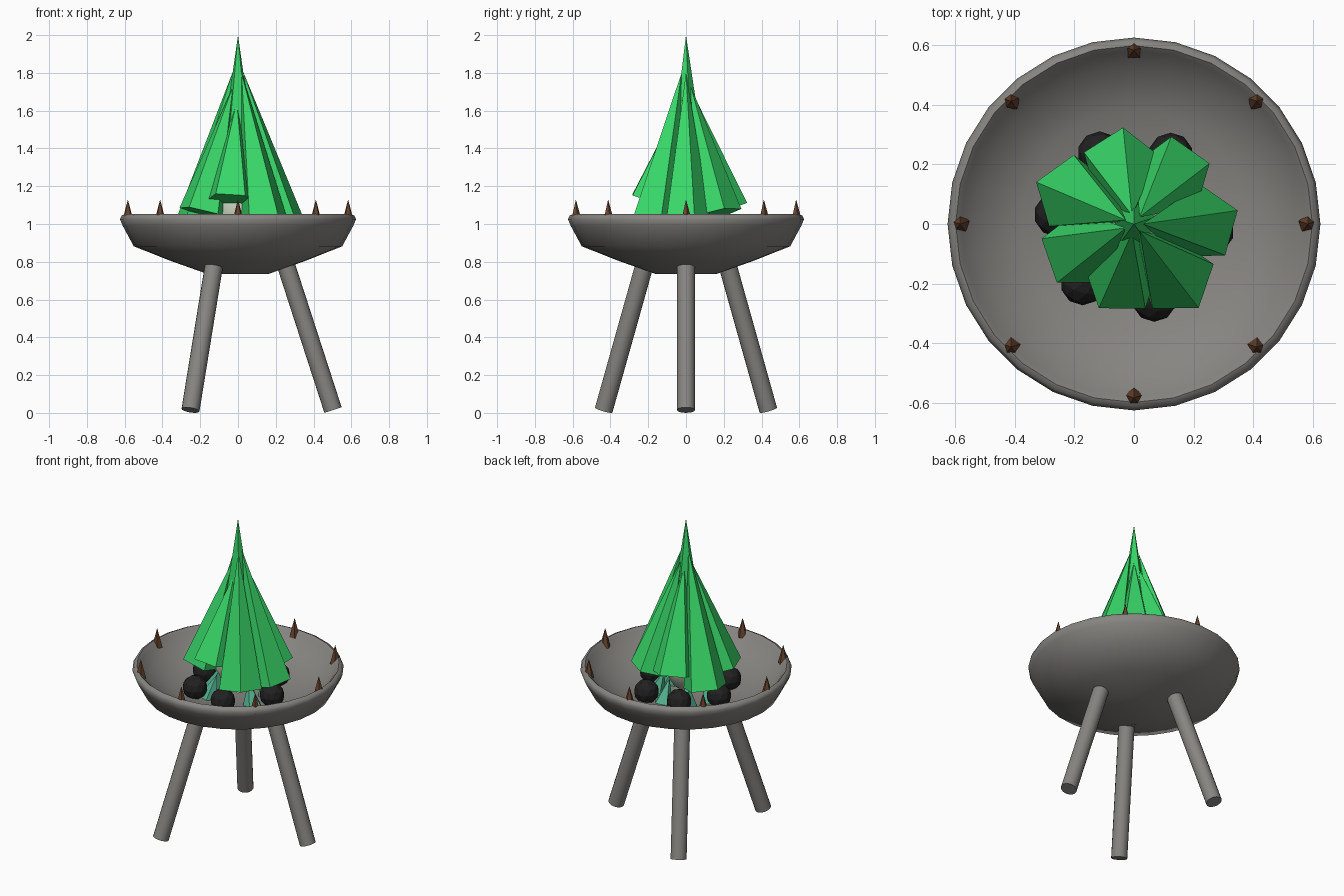
import bpy, bmesh
from math import sin, cos, radians, atan2, hypot, tau
from mathutils import Matrix, Vector

cube = bpy.data.objects.get("Cube")
if cube:
    bpy.data.objects.remove(cube, do_unlink=True)


def material(name, r, g, b):
    m = bpy.data.materials.new(name)
    m.use_nodes = True
    m.diffuse_color = (r, g, b, 1)
    m.node_tree.nodes["Principled BSDF"].inputs["Base Color"].default_value = (r, g, b, 1)
    return m


stone = material("grey stone", 0.24, 0.235, 0.22)
green = material("flame green", 0.04, 0.68, 0.14)
pale = material("pale glow", 0.62, 0.72, 0.53)
teal = material("ember teal", 0.09, 0.45, 0.28)
black = material("coal black", 0.015, 0.015, 0.015)
brown = material("spike brown", 0.14, 0.055, 0.025)


def add_object(name, bm, mat, smooth=None):
    bmesh.ops.recalc_face_normals(bm, faces=bm.faces)
    mesh = bpy.data.meshes.new(name)
    bm.to_mesh(mesh)
    bm.free()
    mesh.materials.append(mat)
    obj = bpy.data.objects.new(name, mesh)
    bpy.context.collection.objects.link(obj)
    if smooth:
        bpy.ops.object.select_all(action='DESELECT')
        obj.select_set(True)
        bpy.context.view_layer.objects.active = obj
        bpy.ops.object.shade_smooth_by_angle(angle=radians(smooth))
    return obj


def lathe(name, profile, sides, mat, smooth):
    """Revolve (radius, height) points around the z axis."""
    bm = bmesh.new()
    verts = [bm.verts.new((r, 0, z)) for r, z in profile]
    edges = [bm.edges.new(pair) for pair in zip(verts, verts[1:])]
    bmesh.ops.spin(bm, geom=verts + edges, cent=(0, 0, 0), axis=(0, 0, 1),
                   angle=tau, steps=sides, use_merge=True)
    bmesh.ops.remove_doubles(bm, verts=bm.verts, dist=0.0005)
    return add_object(name, bm, mat, smooth)


def polar(r, deg, z):
    return Vector((r * cos(radians(deg)), r * sin(radians(deg)), z))


def leaning_cone(name, az, base, tip, radius, top, sides, mat, phase=0, smooth=None):
    """Cone between two (radius, height) points in the vertical plane at az."""
    lean = atan2(tip[0] - base[0], tip[1] - base[1])
    length = hypot(tip[0] - base[0], tip[1] - base[1])
    bm = bmesh.new()
    bmesh.ops.create_cone(bm, cap_ends=True, segments=sides, radius1=radius,
                          radius2=top, depth=length)
    bmesh.ops.remove_doubles(bm, verts=bm.verts, dist=0.0001)
    # Align the first vertex with +x, whichever corner the primitive starts on
    first = min(bm.verts, key=lambda v: (v.co.z > 0, v.index)).co
    start = atan2(first.y, first.x)
    turn = Matrix.Rotation(radians(phase - az) - start, 4, 'Z')
    place = (Matrix.Translation(polar(base[0], az, base[1]))
             @ Matrix.Rotation(radians(az), 4, 'Z')
             @ Matrix.Rotation(lean, 4, 'Y')
             @ Matrix.Translation((0, 0, length / 2)) @ turn)
    bm.transform(place)
    return add_object(name, bm, mat, smooth)


# Bowl with a rounded rim and hollow inside
lathe("bowl", [(0, 0.735), (0.16, 0.735), (0.36, 0.806), (0.552, 0.882),
               (0.61, 0.99), (0.625, 1.025), (0.615, 1.045), (0.598, 1.052),
               (0.58, 1.035), (0.53, 0.965), (0.38, 0.9), (0.2, 0.86), (0, 0.85)],
      28, stone, 60)

# Three splayed legs
for i in range(3):
    leaning_cone(f"leg_{i + 1}", 120 * i, (0.503, 0.015), (0.25, 0.795),
                 0.048, 0.048, 16, stone, smooth=40)

# Spikes on the rim
for i in range(8):
    leaning_cone(f"rim_spike_{i + 1}", 45 * i, (0.583, 1.01), (0.583, 1.13),
                 0.033, 0, 5, brown, phase=90)

# Coals
for i, az in enumerate((-5, 62, 116, 173, 229, 285)):
    bm = bmesh.new()
    bmesh.ops.create_icosphere(bm, subdivisions=2, radius=0.075)
    bm.transform(Matrix.Translation(polar(0.262, az, 0.93)))
    add_object(f"coal_{i + 1}", bm, black)

# Teal embers between the coals
for i in range(7):
    leaning_cone(f"ember_{i + 1}", 360 / 7 * i + 25, (0.18, 0.85), (0.13, 1.0),
                 0.06, 0, 5, teal)

# Pale glowing core
lathe("glow_core", [(0, 0.86), (0.08, 0.93), (0.14, 1.04), (0.14, 1.14),
                    (0.1, 1.3), (0.06, 1.45), (0, 1.5)], 12, pale, 50)

# Ring of outer flames: distance from the axis and direction of one flat side
flames = [(0.226, -16), (0.208, 55), (0.2, 123), (0.228, 125),
          (0.206, 199), (0.184, 270), (0.226, 270)]
for i, (r, side) in enumerate(flames):
    short = 0.226 - r
    leaning_cone(f"flame_{i + 1}", 360 / 7 * i, (r, 1.0 + short * 3),
                 (0.03, 1.8 - short * 3.6), 0.133, 0, 5, green, phase=side + 36)

# Tall central flame
leaning_cone("central_flame", 0, (0, 1.5), (0, 2.0), 0.075, 0, 5, green, phase=90)
